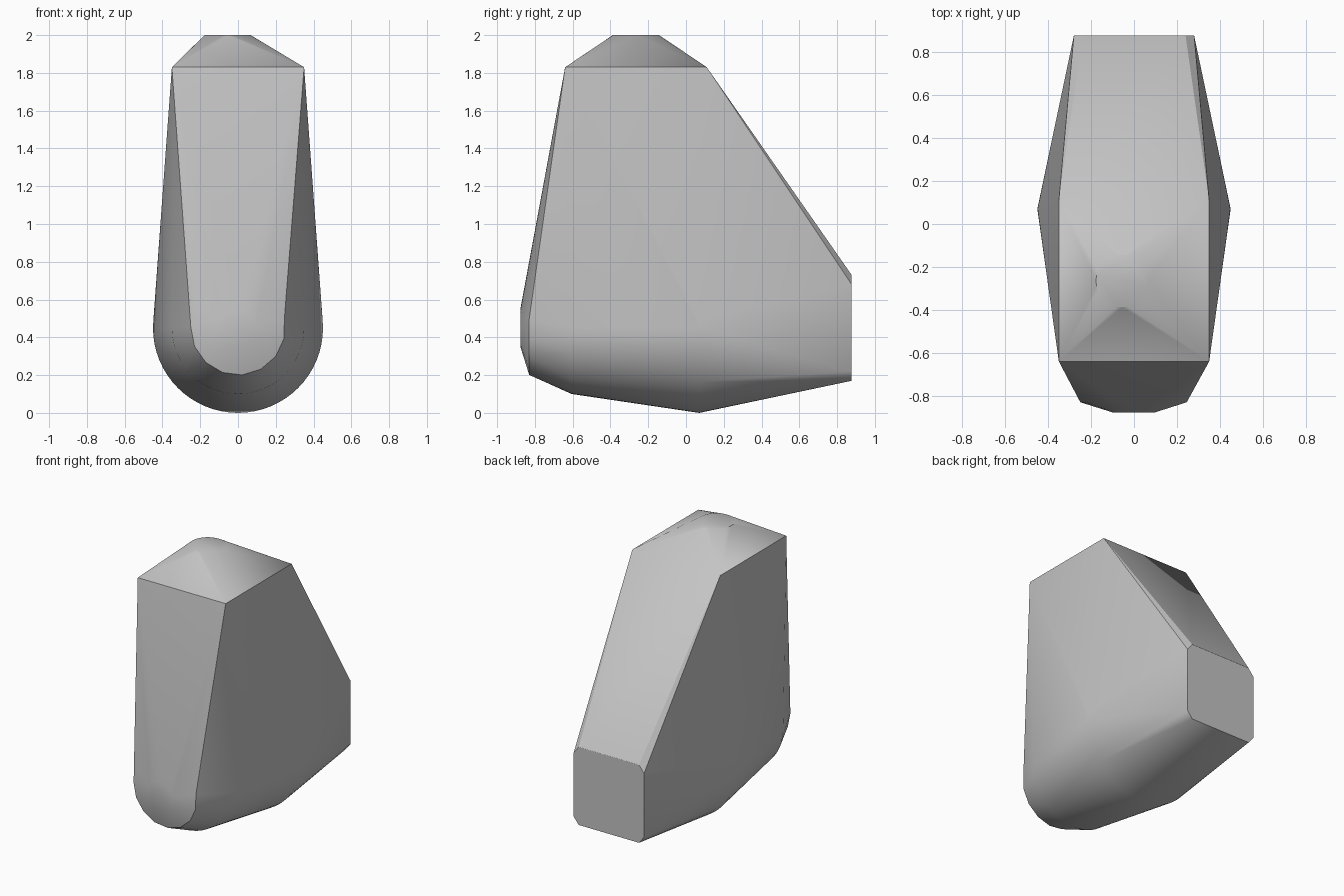
import bpy, bmesh
from math import sin, cos, radians, tau
from mathutils import Vector

cube = bpy.data.objects.get("Cube")
if cube:
    bpy.data.objects.remove(cube, do_unlink=True)


def upright_ring(y, radius, sides, turn=0.0):
    """Circle facing the front, centred on the lower body axis."""
    angles = [turn + tau * i / sides for i in range(sides)]
    return [Vector((radius * cos(a), y, 0.45 + radius * sin(a))) for a in angles]


def flat_ring(x, y, z, radius, sides):
    angles = [tau * i / sides for i in range(sides)]
    return [Vector((x + radius * cos(a), y + radius * sin(a), z)) for a in angles]


# Lower body: wide belly tapering to a rounded nose
points = upright_ring(0.07, 0.45, 64)
points += upright_ring(-0.605, 0.35, 48)
points += upright_ring(-0.83, 0.25, 15, radians(-85))
points += upright_ring(-0.877, 0.10, 15, radians(-85))

# Shoulder rectangle and small round crown
points += [Vector((x, y, 1.83)) for x in (-0.35, 0.35) for y in (-0.64, 0.11)]
points += flat_ring(-0.055, -0.265, 2.0, 0.122, 32)

# Back plate with clipped corners
for side in (-1, 1):
    for x, z in ((0.28, 0.22), (0.24, 0.17), (0.28, 0.68), (0.24, 0.73)):
        points.append(Vector((side * x, 0.877, z)))

# Stretch one tight skin over all the sections
bm = bmesh.new()
for p in points:
    bm.verts.new(p)
hull = bmesh.ops.convex_hull(bm, input=bm.verts)
spare = {v for key in ("geom_interior", "geom_unused") for v in hull[key]
         if isinstance(v, bmesh.types.BMVert)}
bmesh.ops.delete(bm, geom=list(spare), context="VERTS")
bmesh.ops.dissolve_limit(bm, angle_limit=radians(0.5), verts=bm.verts, edges=bm.edges)
bmesh.ops.recalc_face_normals(bm, faces=bm.faces)
mesh = bpy.data.meshes.new("body_shell")
bm.to_mesh(mesh)
bm.free()

shell = bpy.data.objects.new("body_shell", mesh)
bpy.context.collection.objects.link(shell)

# Plain grey finish
grey = bpy.data.materials.new("plain_grey")
grey.use_nodes = True
colour = (0.55, 0.55, 0.55, 1.0)
grey.diffuse_color = colour
grey.node_tree.nodes["Principled BSDF"].inputs["Base Color"].default_value = colour
mesh.materials.append(grey)

# Smooth skin with crisp ridges
bpy.ops.object.select_all(action="DESELECT")
shell.select_set(True)
bpy.context.view_layer.objects.active = shell
bpy.ops.object.shade_smooth_by_angle(angle=radians(30))
